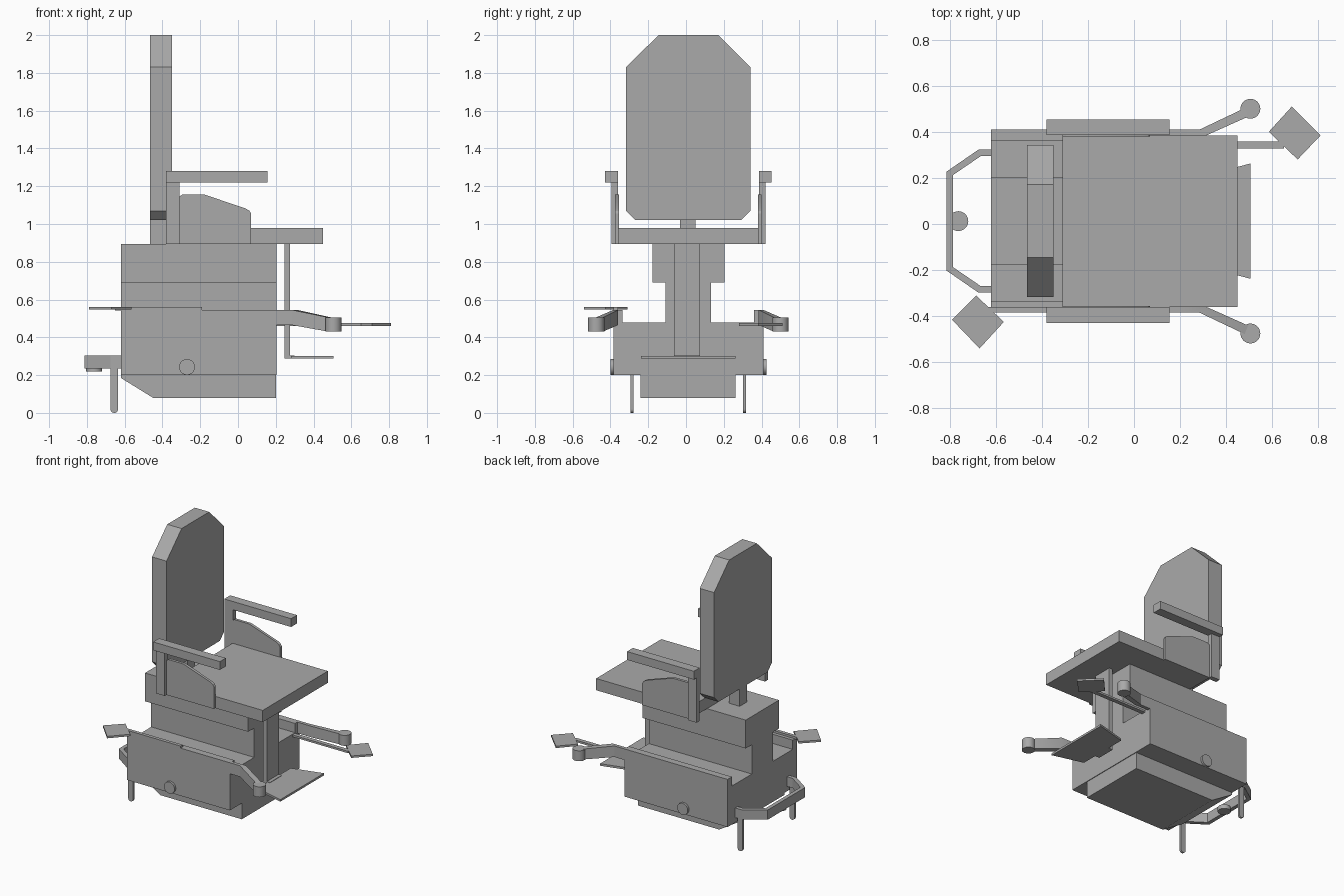
import bpy
import bmesh
import math
from mathutils import Vector

cube = bpy.data.objects.get("Cube")
if cube:
    bpy.data.objects.remove(cube, do_unlink=True)

MID = 0.0125  # plane between the two sides of the chair

grey = bpy.data.materials.new("plain_grey")
grey.use_nodes = True
colour = (0.4, 0.4, 0.4, 1)
grey.diffuse_color = colour
grey.node_tree.nodes["Principled BSDF"].inputs["Base Color"].default_value = colour


def finish(name, bm):
    """Clean normals, smooth only shallow edges and link the object."""
    bmesh.ops.recalc_face_normals(bm, faces=bm.faces)
    for face in bm.faces:
        face.smooth = True
    for edge in bm.edges:
        edge.smooth = edge.calc_face_angle(0) < math.radians(25)
    mesh = bpy.data.meshes.new(name)
    bm.to_mesh(mesh)
    bm.free()
    mesh.materials.append(grey)
    obj = bpy.data.objects.new(name, mesh)
    bpy.context.collection.objects.link(obj)
    return obj


def prism(name, outline, axis, lo, hi):
    """Extrude a flat outline along one axis."""
    def place(a, b):
        return {"x": (lo, a, b), "y": (a, lo, b), "z": (a, b, lo)}[axis]
    bm = bmesh.new()
    face = bm.faces.new([bm.verts.new(place(a, b)) for a, b in outline])
    result = bmesh.ops.extrude_face_region(bm, geom=[face])
    step = Vector([hi - lo if a == axis else 0 for a in "xyz"])
    moved = [v for v in result["geom"] if isinstance(v, bmesh.types.BMVert)]
    bmesh.ops.translate(bm, vec=step, verts=moved)
    return finish(name, bm)


def box(name, x, y, z):
    return prism(name, [(x[0], y[0]), (x[1], y[0]), (x[1], y[1]), (x[0], y[1])], "z", *z)


def loft(name, sections):
    """Join rectangular sections: inner and outer plan points, bottom, top."""
    bm = bmesh.new()
    rings = []
    for inner, outer, low, high in sections:
        corners = [(*inner, low), (*outer, low), (*outer, high), (*inner, high)]
        rings.append([bm.verts.new(c) for c in corners])
    for a, b in zip(rings, rings[1:]):
        for i in range(4):
            j = (i + 1) % 4
            bm.faces.new((a[i], a[j], b[j], b[i]))
    bm.faces.new(rings[0])
    bm.faces.new(rings[-1])
    return finish(name, bm)


def arc(cx, cy, r, start=0, end=360, n=32):
    count = n if end - start == 360 else n + 1
    angles = [math.radians(start + (end - start) * i / n) for i in range(count)]
    return [(cx + r * math.cos(a), cy + r * math.sin(a)) for a in angles]


def mirrored(half):
    """Close a symmetric outline whose second number runs across the chair."""
    return [(a, MID + w) for a, w in half] + [(a, MID - w) for a, w in reversed(half)]


def across(half):
    """Symmetric outline with width first and height second."""
    return [(w, a) for a, w in mirrored(half)]


# Base and pedestal
prism("base_tray", [(-0.62, 0.2), (-0.62, 0.185), (-0.45, 0.08), (0.2, 0.08), (0.2, 0.2)],
      "y", -0.242, 0.262)
prism("pedestal", across([(0.2, 0.3975), (0.478, 0.3975), (0.478, 0.12),
                          (0.69, 0.12), (0.69, 0.19), (0.895, 0.19)]), "x", -0.62, 0.205)

# Seat, backrest and neck
box("seat", (-0.31, 0.45), (-0.36, 0.385), (0.895, 0.98))
box("backrest_neck", (-0.465, -0.38), (-0.032, 0.05), (0.895, 1.03))
prism("backrest", across([(1.02, 0.28), (1.07, 0.33), (1.83, 0.33), (2.0, 0.158)]),
      "x", -0.465, -0.35)

# Footrest
box("footrest_post", (0.245, 0.275), (-0.063, 0.075), (0.305, 0.9))
prism("footrest_plate", mirrored([(0.28, 0.19), (0.505, 0.25)]), "z", 0.287, 0.302)
box("footrest_joint", (0.245, 0.3), (-0.063, 0.075), (0.287, 0.305))

# Parts repeated on both sides of the chair
for label, s in (("front", -1), ("back", 1)):
    def span(a, b):
        return sorted((MID + s * a, MID + s * b))

    def at(x, w):
        return (x, MID + s * w)

    box("side_rail_" + label, (-0.62, 0.205), span(0.3475, 0.3975), (0.47, 0.545))
    prism("side_knob_" + label, arc(-0.27, 0.243, 0.042), "y", *span(0.39, 0.413))

    # Armrest with its post and guard panel
    box("armrest_post_" + label, (-0.38, -0.31), span(0.373, 0.408), (0.895, 1.23))
    box("armrest_" + label, (-0.38, 0.155), span(0.373, 0.441), (1.22, 1.28))
    guard = [(-0.31, 0.895), (0.07, 0.895), (0.07, 1.055), (0.06, 1.07),
             (0.04, 1.082), (-0.175, 1.155), (-0.295, 1.155), (-0.31, 1.145)]
    prism("guard_panel_" + label, guard, "y", *span(0.368, 0.388))

    # Bent control arm ending in a round pad
    loft("control_arm_" + label, [
        (at(0.2, 0.3725), at(0.2, 0.3975), 0.465, 0.545),
        (at(0.315, 0.3725), at(0.285, 0.3975), 0.465, 0.545),
        (at(0.495, 0.453), at(0.48, 0.49), 0.43, 0.505)])
    prism("control_pad_" + label, arc(0.505, MID + s * 0.4875, 0.043), "z", 0.43, 0.505)

    # Thin leg with a rounded foot
    leg = [(-0.675, 0.3), *arc(-0.655, 0.02, 0.02, 180, 360, 12), (-0.635, 0.3)]
    prism("rear_leg_" + label, leg, "y", *span(0.29, 0.305))

# Bumper frame and wheel pad behind the base
bumper = [(-0.62, 0.31), (-0.675, 0.31), (-0.813, 0.215)]
bumper_inner = [(-0.785, 0.2), (-0.665, 0.282), (-0.62, 0.282)]
prism("bumper_frame",
      [(x, MID + w) for x, w in bumper] + [(x, MID - w) for x, w in reversed(bumper)]
      + [(x, MID - w) for x, w in reversed(bumper_inner)]
      + [(x, MID + w) for x, w in bumper_inner], "z", 0.235, 0.305)
prism("bumper_pad", arc(-0.762, MID, 0.043), "z", 0.22, 0.25)

# Small diamond trays on thin bars
prism("tray_left", [(0.685, 0.51), (0.81, 0.385), (0.71, 0.28), (0.585, 0.4)], "z", 0.461, 0.475)
box("tray_bar_left", (0.2, 0.65), (0.328, 0.358), (0.461, 0.475))
prism("tray_right", [(-0.685, -0.31), (-0.565, -0.425), (-0.67, -0.54), (-0.79, -0.415)],
      "z", 0.547, 0.561)
box("tray_bar_right", (-0.65, -0.19), (-0.385, -0.36), (0.543, 0.56))
